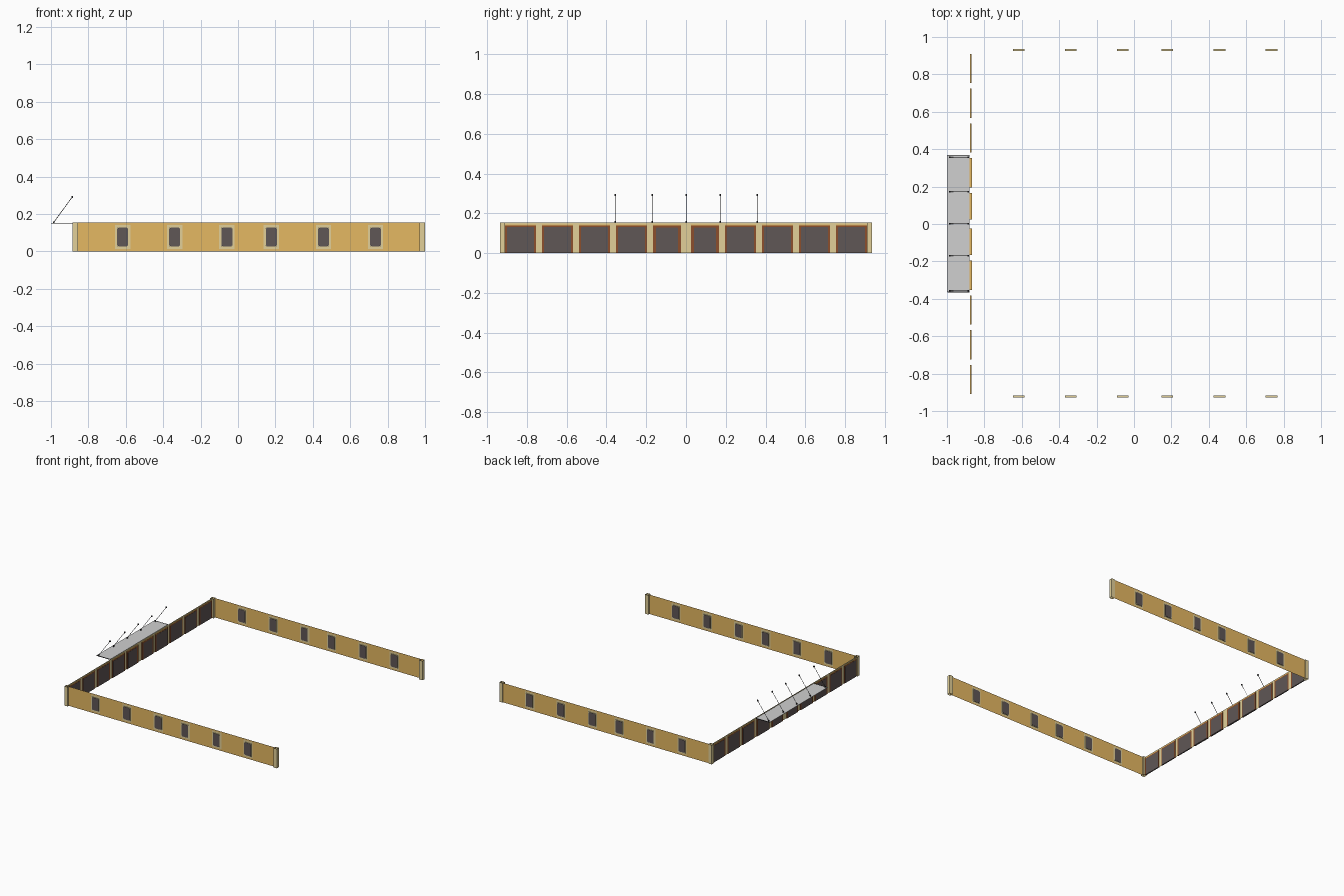
import bpy, bmesh, math
from mathutils import Vector

if "Cube" in bpy.data.objects:
    bpy.data.objects.remove(bpy.data.objects["Cube"])


def material(name, r, g, b):
    lin = [((c / 255 + 0.055) / 1.055) ** 2.4 for c in (r, g, b)]
    m = bpy.data.materials.new(name)
    m.diffuse_color = (*lin, 1)
    m.use_nodes = True
    m.node_tree.nodes["Principled BSDF"].inputs["Base Color"].default_value = m.diffuse_color
    return m


TAN = material("tan_wall", 229, 184, 98)
PALE = material("pale_tan", 224, 184, 108)
CREAM = material("cream_trim", 226, 208, 152)
GLASS = material("dark_glass", 96, 87, 86)
BROWN = material("brown_frame", 140, 78, 44)
GRAY = material("gray_canopy", 208, 208, 208)
BLACK = material("black_metal", 45, 45, 48)


def finish(name, bm, mat):
    me = bpy.data.meshes.new(name)
    bm.to_mesh(me)
    bm.free()
    me.materials.append(mat)
    ob = bpy.data.objects.new(name, me)
    bpy.context.collection.objects.link(ob)
    return ob


def box(name, x, y, z, mat, open_ends=False):
    """Box from (min, max) ranges; open_ends leaves out top and bottom."""
    bm = bmesh.new()
    bmesh.ops.create_cube(bm, size=1)
    for v in bm.verts:
        v.co = [(a + b) / 2 + (b - a) * c for (a, b), c in zip((x, y, z), v.co)]
    bm.normal_update()
    if open_ends:
        caps = [f for f in bm.faces if abs(f.normal.z) > 0.9]
        bmesh.ops.delete(bm, geom=caps, context='FACES_ONLY')
    return finish(name, bm, mat)


def sheet(name, rects, place, mat):
    """Flat sheet made of (u0, u1, z0, z1) rectangles."""
    bm = bmesh.new()
    for u0, u1, z0, z1 in rects:
        bm.faces.new([bm.verts.new(place(u, z)) for u, z in
                      ((u0, z0), (u1, z0), (u1, z1), (u0, z1))])
    return finish(name, bm, mat)


def ring(u0, u1, z0, z1, a0, a1, b0, b1):
    """Rectangles between an outer and an inner rectangle."""
    return [(u0, a0, z0, z1), (a1, u1, z0, z1), (a0, a1, z0, b0), (a0, a1, b1, z1)]


def pane(name, outline, place, mat, offset):
    """Thin pane extruded from an outline."""
    bm = bmesh.new()
    f = bm.faces.new([bm.verts.new(place(u, z)) for u, z in outline])
    r = bmesh.ops.extrude_face_region(bm, geom=[f])
    for v in r['geom']:
        if isinstance(v, bmesh.types.BMVert):
            v.co += Vector(offset)
    bmesh.ops.recalc_face_normals(bm, faces=bm.faces)
    return finish(name, bm, mat)


def cut_corners(u0, u1, z0, z1, c, bottom=True):
    low = [(u0, z0 + c), (u0 + c, z0), (u1 - c, z0), (u1, z0 + c)] if bottom \
        else [(u0, z0), (u1, z0)]
    return low + [(u1, z1 - c), (u1 - c, z1), (u0 + c, z1), (u0, z1 - c)]


H = 0.155
WINDOWS = (-0.617, -0.339, -0.06, 0.178, 0.457, 0.735)

# Side walls with windows
for side, y in (("front", -0.923), ("back", 0.931)):
    place = lambda u, z, y=y: (u, y, z)
    edges = [-0.87] + [c + s * 0.041 for c in WINDOWS for s in (-1, 1)] + [0.985]
    sheet(side + "_wall", [(a, b, 0, H) for a, b in zip(edges[::2], edges[1::2])],
          place, TAN)
    bays, frames = [], []
    for c in WINDOWS:
        a, b = c - 0.041, c + 0.041
        bays += [(a, b, 0, 0.014), (a, b, 0.142, H)]
        frames += ring(a, b, 0.014, 0.142, c - 0.031, c + 0.031, 0.026, 0.129)
        # window casing and glass
        for n, u, z in (("left", (c - 0.031, c - 0.027), (0.026, 0.129)),
                        ("right", (c + 0.027, c + 0.031), (0.026, 0.129)),
                        ("sill", (c - 0.027, c + 0.027), (0.026, 0.030)),
                        ("head", (c - 0.027, c + 0.027), (0.125, 0.129))):
            box(f"{side}_window_{n}", u, (y - 0.005, y + 0.005), z, CREAM)
        pane(side + "_window_glass", cut_corners(c - 0.0295, c + 0.0295, 0.027, 0.128, 0.008),
             lambda u, z, y=y: (u, y - 0.0055, z), GLASS, (0, 0.011, 0))
    sheet(side + "_window_bays", bays, place, PALE)
    sheet(side + "_window_surrounds", frames, place, CREAM)
    # Hollow end posts
    yr = (-0.937, -0.91) if y < 0 else (0.91, 0.937)
    box(side + "_corner_post", (-0.884, -0.855), yr, (0, H), CREAM, True)
    box(side + "_end_post", (0.97, 1.0), yr, (0, H), CREAM, True)

# Shopfront on the left side: ten glazed bays between piers
XW = -0.873
wall = lambda u, z: (XW, u, z)
half = [(0.025, 0.166), (0.196, 0.352), (0.382, 0.538), (0.568, 0.724), (0.754, 0.91)]
bays = [(-b, -a) for a, b in reversed(half)] + half
sheet("shopfront_header", [(-0.91, 0.91, 0.144, H)], wall, CREAM)
for i, (a, b) in enumerate(bays):
    centre = 3 <= i <= 6
    t = 0.006 if centre else 0.004
    wide = 0.016 if i in (4, 5) else 0.012
    head = 0.012 if i in (4, 5) else 0.009
    xr = (XW - t, XW + t)
    box("bay_jamb", xr, (a, a + wide), (0, 0.14), BROWN)
    box("bay_jamb", xr, (b - wide, b), (0, 0.14), BROWN)
    box("bay_head", xr, (a + wide, b - wide), (0.14 - head, 0.14), BROWN)
    box("bay_lintel", xr, (a, b), (0.14, 0.145), TAN)
    pane("bay_glass", cut_corners(a + wide - 0.002, b - wide + 0.002, 0, 0.142 - head, 0.005, False),
         lambda u, z: (XW - t - 0.0005, u, z), GLASS, (2 * t + 0.001, 0, 0))
# Flat piers between the bays
sheet("piers", [(a, b, 0, 0.144) for (_, a), (b, _) in zip(bays, bays[1:])], wall, CREAM)

# Canopy over the entrance
box("canopy", (-1.0, -0.879), (-0.363, 0.368), (0.149, 0.152), GRAY)
for y in (-0.363, 0.368):
    box("canopy_edge", (-0.998, -0.879), (y - 0.002, y + 0.002), (0.149, 0.153), BLACK)

# Canopy tie rods with end brackets
p, q = Vector((-0.985, 0, 0.156)), Vector((-0.886, 0, 0.292))
for y in (-0.356, -0.17, 0.002, 0.172, 0.358):
    off = Vector((0, y, 0))
    d = q - p
    bm = bmesh.new()
    bmesh.ops.create_cone(bm, cap_ends=True, segments=6, radius1=0.0015,
                          radius2=0.0015, depth=d.length)
    rod = finish("tie_rod", bm, BLACK)
    rod.rotation_euler = d.to_track_quat('Z', 'Y').to_euler()
    rod.location = (p + q) / 2 + off
    for e in (p, q):
        box("rod_bracket", (e.x - 0.004, e.x + 0.004), (y - 0.004, y + 0.004),
            (e.z - 0.005, e.z + 0.005), BLACK)
